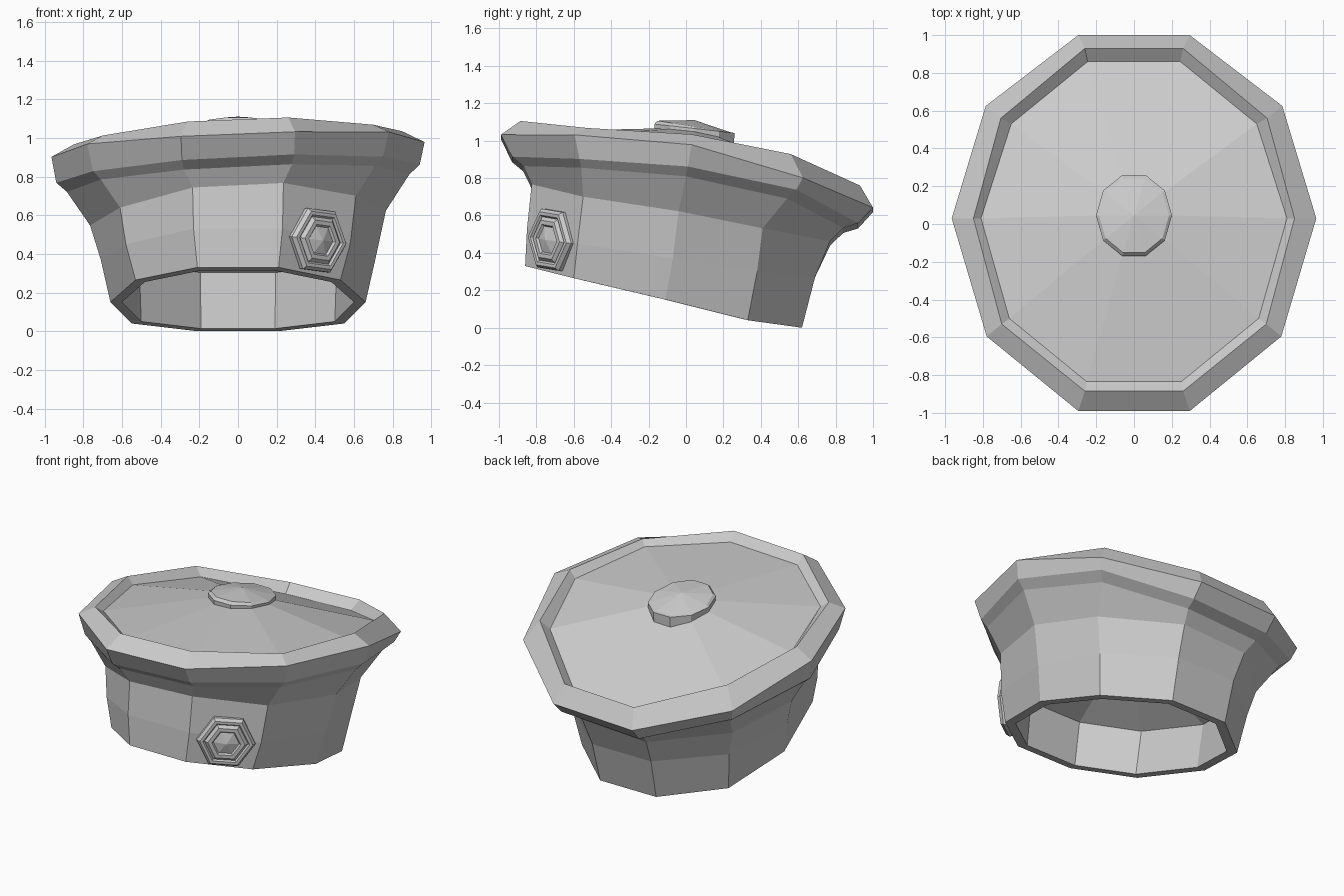
import bpy
from math import sin, cos, radians
from mathutils import Vector

if "Cube" in bpy.data.objects:
    bpy.data.objects.remove(bpy.data.objects["Cube"])


def make(name, rings, cap_start=None, cap_end=None):
    """Skin a stack of equal rings; optional apex points close the ends."""
    n = len(rings[0])
    verts = [Vector(p) for r in rings for p in r]
    faces = []
    for k in range(len(rings) - 1):
        a, b = k * n, (k + 1) * n
        for i in range(n):
            j = (i + 1) % n
            faces.append((a + i, a + j, b + j, b + i))
    last = (len(rings) - 1) * n
    if cap_start:
        verts.append(Vector(cap_start))
        c = len(verts) - 1
        faces += [(c, (i + 1) % n, i) for i in range(n)]
    if cap_end:
        verts.append(Vector(cap_end))
        c = len(verts) - 1
        faces += [(c, last + i, last + (i + 1) % n) for i in range(n)]
    me = bpy.data.meshes.new(name)
    me.from_pydata(verts, [], faces)
    ob = bpy.data.objects.new(name, me)
    bpy.context.collection.objects.link(ob)
    return ob


def deca(half, tilt=0.0):
    """Ten-sided ring from five right-hand points (front to back), mirrored."""
    right = [(x, y, z + tilt * x) for x, y, z in half]
    left = [(-x, y, z - tilt * x) for x, y, z in reversed(half)]
    return right + left


# Hat shell: lining, band, flared underside, rim and crown
bottom = [(.21, -.86, .33), (.53, -.60, .265), (.66, -.11, .15), (.55, .33, .04), (.21, .62, 0)]
inner_low = [(x * .91, -.12 + (y + .12) * .91, .15 + (z - .15) * .91) for x, y, z in bottom]
inner_top = [(x * 1.02, y + .04, z + .29) for x, y, z in inner_low]
mid = [(.23, -.85, .53), (.58, -.58, .45), (.71, -.07, .37), (.59, .38, .30), (.22, .69, .27)]
band_top = [(.235, -.825, .755), (.61, -.55, .67), (.765, -.04, .585), (.635, .41, .50), (.24, .77, .45)]
under = [(.28, -.87, .85), (.71, -.56, .82), (.885, 0, .765), (.71, .54, .655), (.27, .84, .52)]
rim_low = [(.29, -.93, .90), (.75, -.57, .865), (.94, .01, .815), (.76, .59, .70), (.29, .92, .545)]
rim_out = [(.295, -.99, 1.02), (.78, -.595, 1.0), (.965, .03, .94), (.785, .625, .77), (.295, 1.0, .63)]
rim_top = [(.26, -.885, 1.095), (.70, -.53, 1.04), (.85, .03, 1.0), (.705, .56, .90), (.26, .93, .75)]
rim_in = [(.25, -.835, 1.04), (.66, -.50, 1.01), (.81, .03, .95), (.65, .53, .85), (.245, .86, .70)]
hat = [deca(inner_top), deca(inner_low), deca(bottom), deca(mid), deca(band_top, .05),
       deca(under, .05), deca(rim_low, .05), deca(rim_out, .04), deca(rim_top, .04), deca(rim_in, .04)]
make("hat", hat, (0, -.05, .80), (0, .05, 1.07))


# Ten-sided button on the crown, sloping towards the back
def button_ring(r, front_z, drop):
    angles = [radians(a) for a in (-72, -36, 0, 36, 72)]
    return deca([(r * .95 * cos(a), .045 + r * 1.06 * sin(a), front_z - drop * (1 + sin(a)))
                 for a in angles])


make("crown_button", [button_ring(.21, 1.06, .045), button_ring(.212, 1.09, .025),
                      button_ring(.195, 1.108, .033)], None, (0, .045, 1.11))

# Stepped hexagonal badge on the front right facet
centre = Vector((.41, -.715, .47))
u, v, n = Vector((.78, .625, 0)), Vector((0, 0, 1)), Vector((.625, -.78, 0))
profile = [(.18, -.05), (.182, .015), (.165, .035), (.145, .035), (.135, .025),
           (.115, .042), (.09, .042), (.08, .03)]
rings = []
for r, d in profile:
    angles = [radians(60 * i - 6) for i in range(6)]
    rings.append([centre + r * cos(a) * u + r * sin(a) * v + d * n for a in angles])
make("front_badge", rings, None, centre + n * .05)
